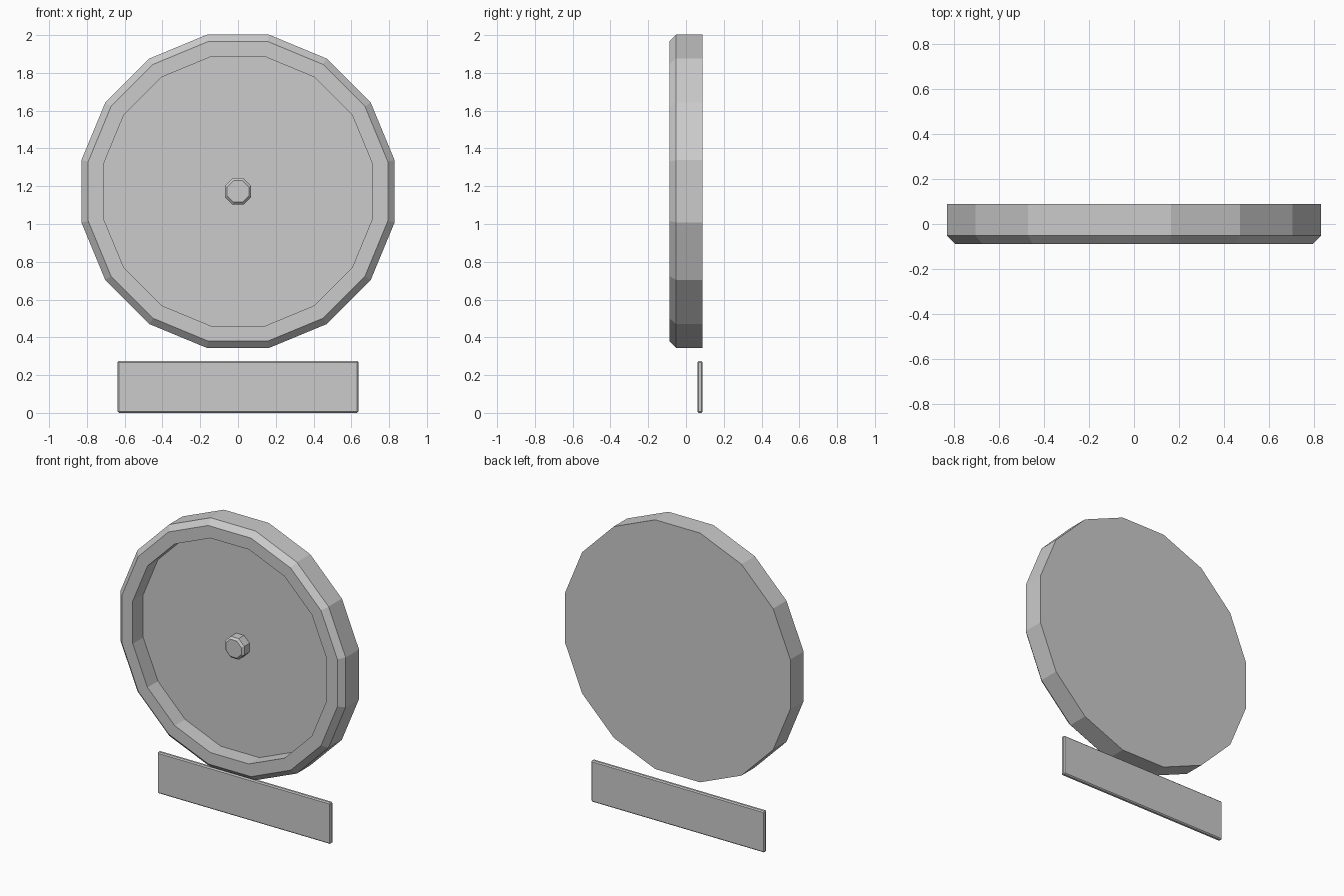
import bpy, bmesh, math

cube = bpy.data.objects.get("Cube")
if cube:
    bpy.data.objects.remove(cube, do_unlink=True)

GREY = (0.6, 0.6, 0.6, 1)
grey = bpy.data.materials.new("plain grey")
grey.use_nodes = True
grey.diffuse_color = GREY
grey.node_tree.nodes["Principled BSDF"].inputs["Base Color"].default_value = GREY

CENTRE_Z = 1.173


def finish(name, bm):
    bmesh.ops.recalc_face_normals(bm, faces=bm.faces)
    mesh = bpy.data.meshes.new(name)
    bm.to_mesh(mesh)
    bm.free()
    mesh.materials.append(grey)
    obj = bpy.data.objects.new(name, mesh)
    bpy.context.collection.objects.link(obj)
    return obj


def turned(name, sides, profile):
    """Closed solid from (apothem, y) rings around the y axis, flat side up."""
    bm = bmesh.new()
    rings = []
    for apothem, y in profile:
        r = apothem / math.cos(math.pi / sides)
        angles = [math.tau * (i + 0.5) / sides for i in range(sides)]
        rings.append([bm.verts.new((r * math.cos(a), y, CENTRE_Z + r * math.sin(a)))
                      for a in angles])
    for a, b in zip(rings, rings[1:]):
        for i in range(sides):
            j = (i + 1) % sides
            bm.faces.new((a[i], a[j], b[j], b[i]))
    bm.faces.new(rings[0])
    bm.faces.new(rings[-1])
    return finish(name, bm)


# Round dish: back, chamfered rim, recessed face
turned("dish", 16, [(0.829, 0.088), (0.829, -0.052), (0.793, -0.088),
                    (0.713, -0.088), (0.713, 0.022)])

# Centre knob with a chamfered front
turned("centre_knob", 8, [(0.07, 0.024), (0.07, -0.034), (0.057, -0.047)])

# Flat plate under the dish
bm = bmesh.new()
bmesh.ops.create_cube(bm, size=1)
for v in bm.verts:
    v.co.x *= 1.275
    v.co.y = v.co.y * 0.028 + 0.074
    v.co.z = (v.co.z + 0.5) * 0.275
bmesh.ops.bevel(bm, geom=bm.edges[:], offset=0.007, segments=1, affect='EDGES')
finish("lower_plate", bm)
